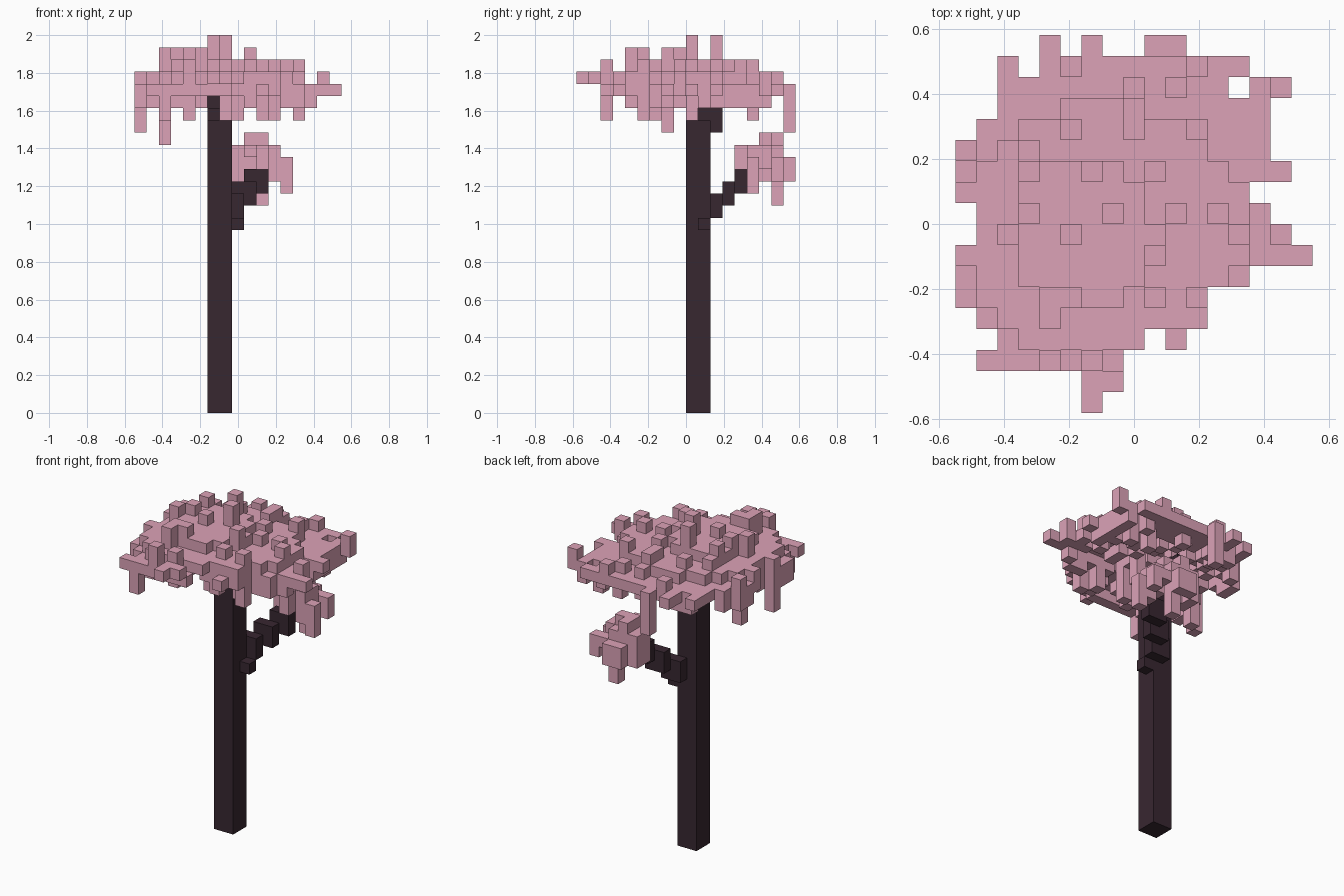
import bpy, bmesh, math, random

if "Cube" in bpy.data.objects:
    bpy.data.objects.remove(bpy.data.objects["Cube"])

random.seed(7)
V = 2 / 31  # edge length of one cube


def material(name, rgb):
    m = bpy.data.materials.new(name)
    m.diffuse_color = (*rgb, 1)
    m.use_nodes = True
    m.node_tree.nodes["Principled BSDF"].inputs["Base Color"].default_value = m.diffuse_color
    return m


BARK = material("dark bark", (0.039, 0.020, 0.030))
BLOSSOM = material("pink blossom", (0.715, 0.365, 0.475))


def box(i0, i1, j0, j1, k0, k1):
    return {(i, j, k) for i in range(i0, i1 + 1) for j in range(j0, j1 + 1)
            for k in range(k0, k1 + 1)}


# the six sides of a cube: direction and corner offsets
SIDES = {
    (1, 0, 0): ((1, 0, 0), (1, 1, 0), (1, 1, 1), (1, 0, 1)),
    (-1, 0, 0): ((0, 0, 0), (0, 0, 1), (0, 1, 1), (0, 1, 0)),
    (0, 1, 0): ((0, 1, 0), (0, 1, 1), (1, 1, 1), (1, 1, 0)),
    (0, -1, 0): ((0, 0, 0), (1, 0, 0), (1, 0, 1), (0, 0, 1)),
    (0, 0, 1): ((0, 0, 1), (1, 0, 1), (1, 1, 1), (0, 1, 1)),
    (0, 0, -1): ((0, 0, 0), (0, 1, 0), (1, 1, 0), (1, 0, 0)),
}


def build(name, cells, mat):
    """Skin a set of cubes, keeping only the outer faces."""
    bm = bmesh.new()
    verts = {}
    for c in sorted(cells):
        for d, corners in SIDES.items():
            if tuple(a + b for a, b in zip(c, d)) in cells:
                continue
            face = []
            for o in corners:
                p = tuple(a + b for a, b in zip(c, o))
                if p not in verts:
                    verts[p] = bm.verts.new(((p[0] - 8.5) * V, (p[1] - 9) * V, p[2] * V))
                face.append(verts[p])
            bm.faces.new(face)
    me = bpy.data.meshes.new(name)
    bm.to_mesh(me)
    bm.free()
    me.materials.append(mat)
    ob = bpy.data.objects.new(name, me)
    bpy.context.collection.objects.link(ob)


# trunk with a stepped tip that leans back into the crown
build("trunk", box(6, 7, 9, 10, 0, 23), BARK)
build("trunk_tip", box(6, 6, 10, 10, 24, 24) | box(6, 6, 11, 11, 23, 24)
      | box(6, 6, 12, 12, 25, 25), BARK)

# side branch climbing in steps
build("branch", box(8, 8, 10, 10, 15, 15) | box(7, 8, 11, 11, 16, 17)
      | box(8, 9, 12, 12, 17, 18) | box(9, 10, 13, 13, 18, 19), BARK)

# small leaf cluster on the branch: a thin cap with hanging strands
build("branch_leaves",
      box(10, 10, 13, 14, 20, 21) | box(9, 11, 14, 15, 21, 21) | box(8, 10, 16, 16, 21, 21)
      | box(9, 10, 15, 15, 22, 22) | box(9, 9, 16, 16, 22, 22) | box(8, 8, 15, 16, 19, 20)
      | box(8, 8, 15, 15, 21, 21) | box(11, 11, 14, 14, 19, 20) | box(11, 11, 15, 16, 20, 20)
      | box(12, 12, 14, 14, 18, 20) | box(12, 12, 16, 16, 19, 20) | box(9, 10, 17, 17, 19, 20)
      | box(10, 10, 16, 16, 17, 20) | box(9, 9, 15, 15, 19, 20), BLOSSOM)

# crown outline: filled runs (first, last) for each row from front to back
ROWS = [[(6, 6)], [(6, 7)], [(1, 7)], [(2, 8), (10, 10)], [(1, 11)], [(0, 11)],
        [(0, 13)], [(0, 16)], [(1, 15)], [(1, 14)], [(0, 13)], [(0, 15)], [(0, 14)],
        [(1, 14)], [(2, 14)], [(2, 12), (14, 15)], [(2, 2), (4, 13)], [(4, 4), (6, 6)]]
plan = {(i, j) for j, runs in enumerate(ROWS) for a, b in runs for i in range(a, b + 1)}

# raised tufts: height level -> cells
TUFTS = {27: [(15, 8), (15, 15), (0, 12), (0, 7), (5, 16), (11, 16), (8, 15), (6, 0),
              (6, 1), (7, 1), (3, 3), (10, 15)],
         28: [(5, 13), (8, 13), (11, 13), (3, 12), (10, 9), (12, 9), (13, 8),
              (9, 5), (11, 5), (9, 11), (3, 6), (4, 2), (6, 2), (8, 14)],
         29: [(2, 8), (3, 9), (4, 5), (5, 5), (5, 8), (9, 7), (3, 11), (4, 4)],
         30: [(7, 9), (6, 11)]}
tuft = {c: k for k, cells in TUFTS.items() for c in cells}

# hanging strands: cell -> lowest level
HANG = {(6, 17): 23, (2, 2): 24, (2, 9): 22, (0, 7): 23, (4, 5): 24, (13, 14): 24,
        (10, 6): 24, (11, 5): 24, (8, 9): 24, (7, 6): 24, (11, 14): 24, (0, 5): 25,
        (5, 4): 25, (12, 6): 25, (3, 5): 25, (9, 4): 25, (14, 12): 25}

# crown shell: a shallow stepped dome with a ragged, drooping rim
crown = set()
for i, j in sorted(plan):
    base = 26
    if math.hypot((i - 6.5) * 0.85, j - 8.3) < 5.9 or j < 2:
        base = 27
    if math.hypot((i - 5.5) * 0.9, j - 8) < 3.3:
        base = 28
    top = max(base, tuft.get((i, j), 0))
    low = base
    gaps = sum((i + a, j + b) not in plan for a, b in ((1, 0), (-1, 0), (0, 1), (0, -1)))
    if 3 < j < 16 and i < 15:
        if gaps:
            low = random.choice((25, 25, 26))
        else:
            low = base - random.choice((0, 0, 1))
    low = min(low, HANG.get((i, j), 99))
    crown |= box(i, i, j, j, low, top)
build("crown", crown, BLOSSOM)
